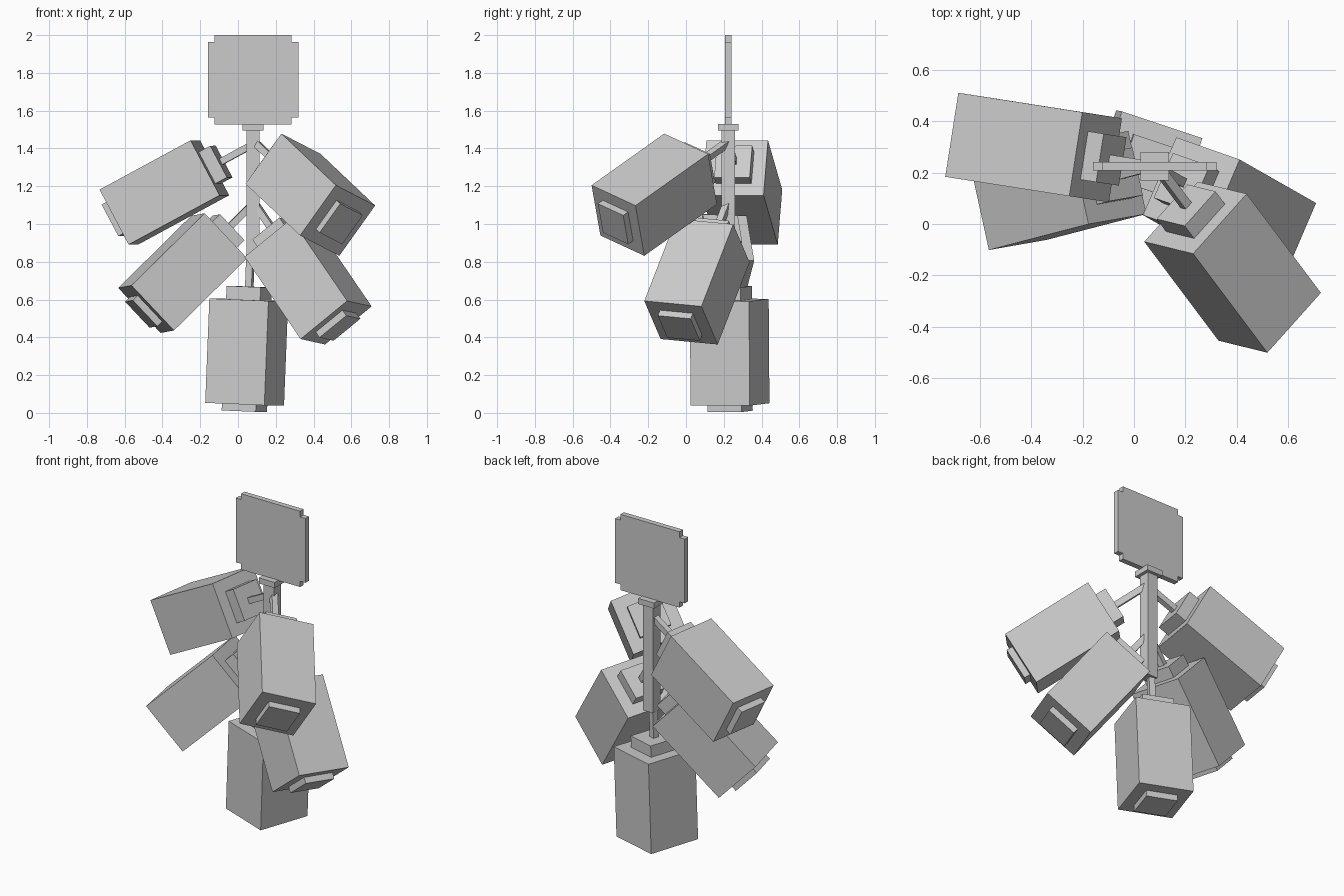
import bpy, bmesh
from mathutils import Vector, Matrix

if "Cube" in bpy.data.objects:
    bpy.data.objects.remove(bpy.data.objects["Cube"])

STEM_X, STEM_Y = 0.08, 0.224


def mesh_object(name, bm):
    bmesh.ops.recalc_face_normals(bm, faces=bm.faces)
    me = bpy.data.meshes.new(name)
    bm.to_mesh(me)
    bm.free()
    ob = bpy.data.objects.new(name, me)
    bpy.context.collection.objects.link(ob)
    return ob


def box(name, size, matrix):
    bm = bmesh.new()
    bmesh.ops.create_cube(bm, size=1, matrix=matrix @ Matrix.Diagonal((*size, 1)))
    return mesh_object(name, bm)


def upright(name, size, z_mid):
    return box(name, size, Matrix.Translation((STEM_X, STEM_Y, z_mid)))


# Central stem and collar
upright("stem", (0.07, 0.07, 0.67), 1.165)
upright("collar", (0.11, 0.11, 0.035), 1.5125)

# Flat top plate with notched corners
w, h, n = 0.24, 0.2365, 0.036
quarter = [(w, h - n), (w - n, h - n), (w - n, h)]
outline = []
for sx, sz in ((1, 1), (-1, 1), (-1, -1), (1, -1)):
    pts = [(sx * x, sz * z) for x, z in quarter]
    outline += pts if sx * sz > 0 else pts[::-1]
bm = bmesh.new()
face = bm.faces.new([bm.verts.new((STEM_X + x, STEM_Y - 0.017, 1.7635 + z)) for x, z in outline])
new = bmesh.ops.extrude_face_region(bm, geom=[face])["geom"]
bmesh.ops.translate(bm, verts=[v for v in new if isinstance(v, bmesh.types.BMVert)], vec=(0, 0.034, 0))
mesh_object("top_plate", bm)

# Hanging blocks: name, centre, axis toward the stem, side edge direction
SIDE, LENGTH, NECK, NUB = 0.33, 0.553, 0.07, 0.037
blocks = [
    ("upper_left", (-0.39, 0.297, 1.167), (0.48, -0.075, 0.26), (0.05, 0.325, 0)),
    ("upper_right", (0.383, -0.168, 1.155), (-0.285, 0.38, 0.27), (0.205, 0.235, -0.105)),
    ("middle_left", (-0.293, 0.13, 0.74), (0.385, 0.10, 0.38), (0.07, -0.32, 0.013)),
    ("middle_right", (0.371, 0.058, 0.695), (-0.29, 0.165, 0.425), (0.125, 0.31, -0.02)),
    ("bottom", (0.046, 0.231, 0.322), (0.022, -0.004, 0.555), (0.315, -0.105, 0)),
]
for name, centre, axis, edge in blocks:
    z = Vector(axis).normalized()
    y = z.cross(Vector(edge)).normalized()
    x = y.cross(z)
    rot = Matrix((x, y, z)).transposed().to_4x4()
    frame = Matrix.Translation(centre) @ rot

    def part(label, width, lo, hi):
        box(f"{name}_{label}", (width, width, hi - lo),
            frame @ Matrix.Translation((0, 0, (lo + hi) / 2)))

    half = LENGTH / 2
    reach = 0.57 if name == "upper_right" else 0.54
    part("block", SIDE, -half, half)
    part("neck", 0.19, half, half + NECK)
    part("nub", 0.19, -half - NUB, -half)
    part("rod", 0.036, half + NECK, reach)
